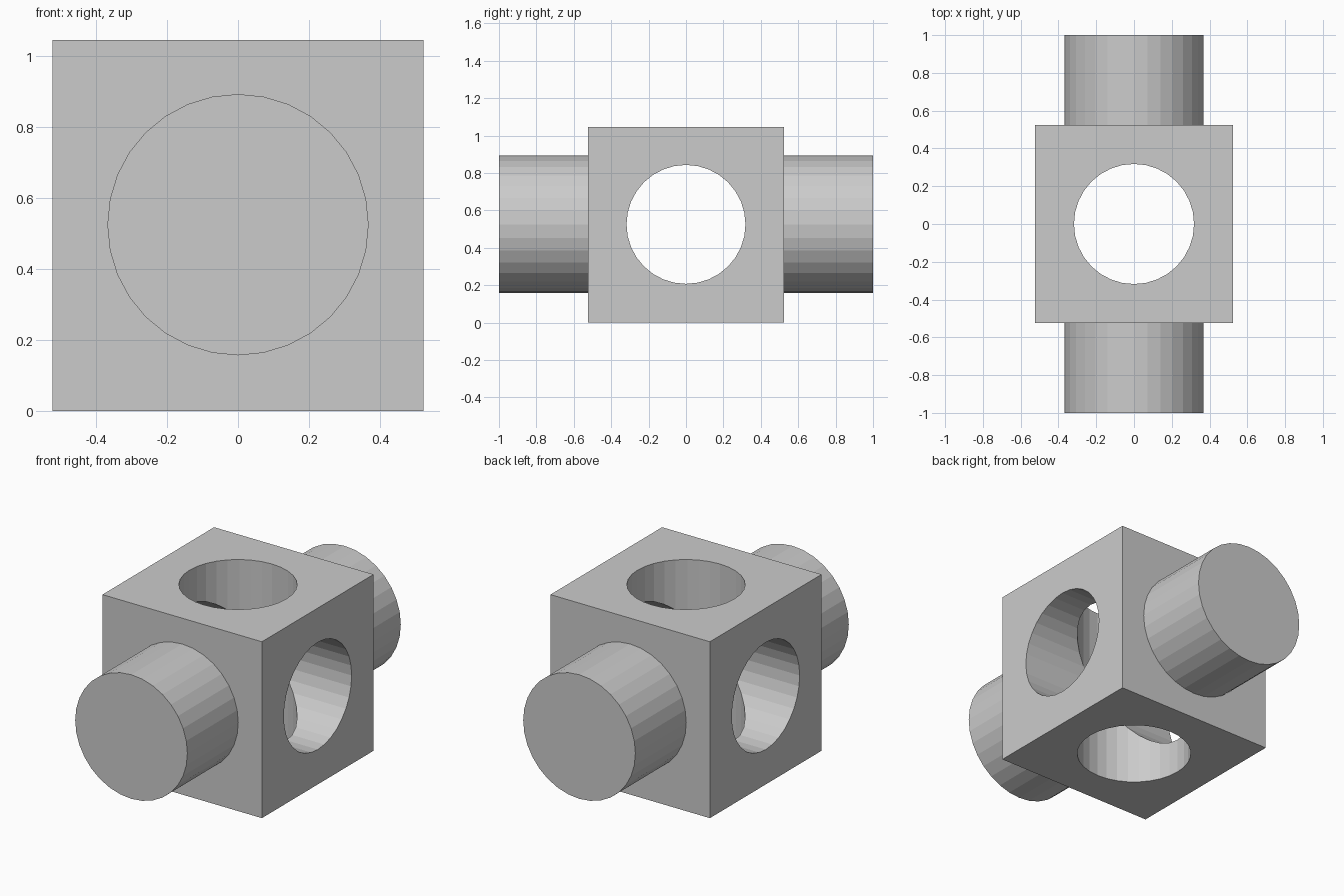
import bpy
from math import pi

if "Cube" in bpy.data.objects:
    bpy.data.objects.remove(bpy.data.objects["Cube"])

CZ = 0.528      # height of the common centre
SIDES = 32


def cylinder(name, radius, length, rotation):
    bpy.ops.mesh.primitive_cylinder_add(
        vertices=SIDES, radius=radius, depth=length,
        location=(0, 0, CZ), rotation=rotation)
    ob = bpy.context.object
    ob.name = name
    return ob


def combine(target, tool, operation):
    mod = target.modifiers.new(tool.name, 'BOOLEAN')
    mod.operation = operation
    mod.solver = 'EXACT'
    mod.object = tool
    bpy.context.view_layer.objects.active = target
    bpy.ops.object.modifier_apply(modifier=mod.name)
    bpy.data.objects.remove(tool)


# Cube block
bpy.ops.mesh.primitive_cube_add(size=1, location=(0, 0, CZ))
block = bpy.context.object
block.name = "bored_block"
block.scale = (1.046, 1.046, 1.046)
block.location.z = 0.526
bpy.ops.object.transform_apply(location=True, rotation=True, scale=True)

# Solid round pegs out of the front and back
combine(block, cylinder("peg", 0.368, 2.0, (pi / 2, 0, 0)), 'UNION')

# Crossing through-holes, vertical and sideways
for name, rot in (("vertical_bore", (0, 0, 0)), ("side_bore", (0, pi / 2, 0))):
    combine(block, cylinder(name, 0.318, 1.6, rot), 'DIFFERENCE')

# Rest exactly on the ground
low = min(v.co.z for v in block.data.vertices)
for v in block.data.vertices:
    v.co.z -= low
